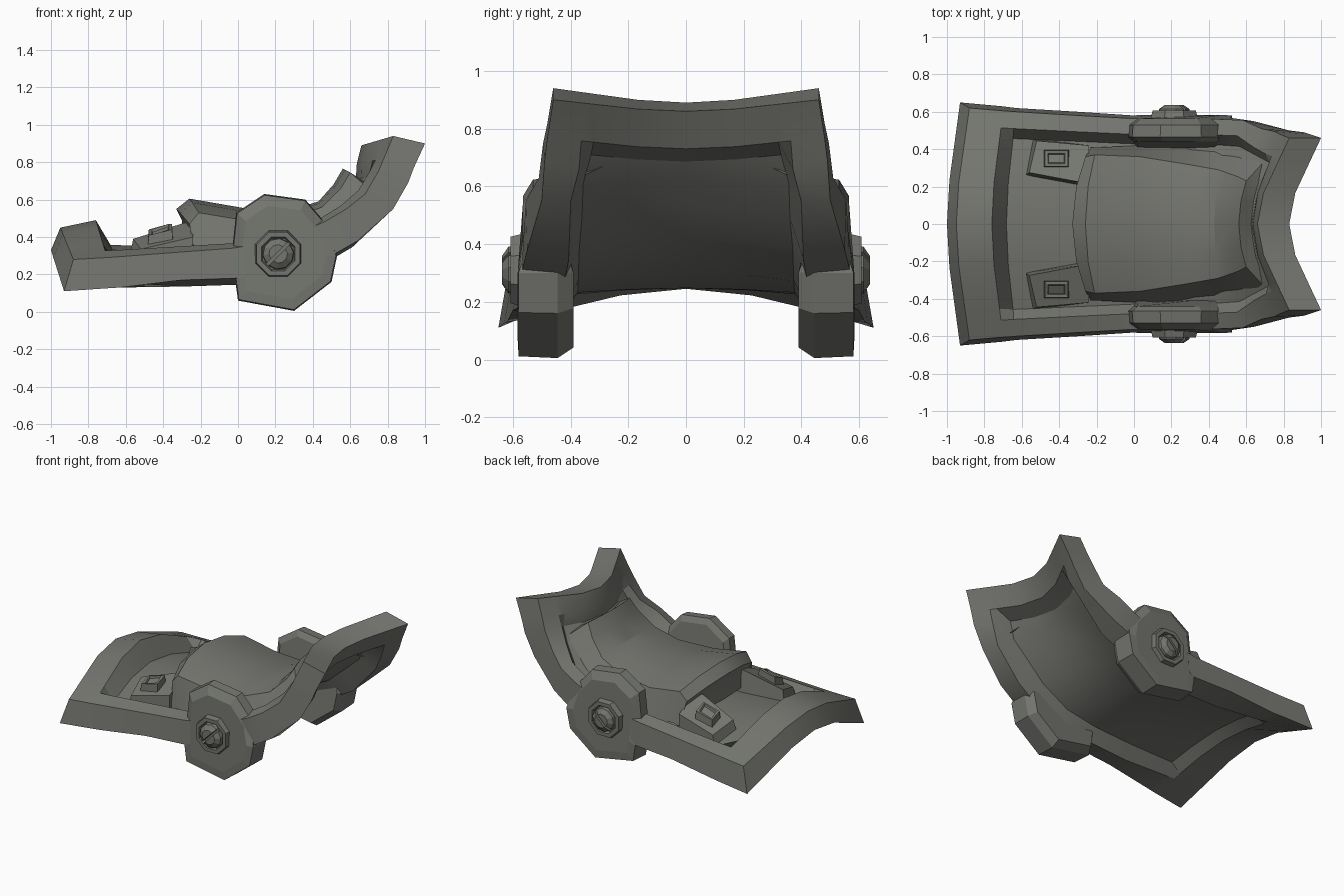
import bpy, bmesh, math

if "Cube" in bpy.data.objects:
    bpy.data.objects.remove(bpy.data.objects["Cube"])

metal = bpy.data.materials.new("dark_grey_metal")
metal.diffuse_color = (0.175, 0.18, 0.16, 1)
metal.use_nodes = True
metal.node_tree.nodes["Principled BSDF"].inputs["Base Color"].default_value = metal.diffuse_color


def finish(name, bm, mirror=False, smooth=None):
    bmesh.ops.recalc_face_normals(bm, faces=bm.faces)
    me = bpy.data.meshes.new(name)
    bm.to_mesh(me)
    bm.free()
    me.materials.append(metal)
    ob = bpy.data.objects.new(name, me)
    bpy.context.collection.objects.link(ob)
    if mirror:
        m = ob.modifiers.new("mirror", 'MIRROR')
        m.use_axis = (False, True, False)
        m.use_mirror_merge = False
    if smooth:
        bpy.ops.object.select_all(action='DESELECT')
        ob.select_set(True)
        bpy.context.view_layer.objects.active = ob
        bpy.ops.object.shade_smooth_by_angle(angle=math.radians(smooth))
    return ob


def loft(name, rings, closed=True, caps=True, **kw):
    bm = bmesh.new()
    vs = [[bm.verts.new(p) for p in r] for r in rings]
    n = len(rings[0])
    for a, b in zip(vs, vs[1:]):
        for j in range(n if closed else n - 1):
            k = (j + 1) % n
            bm.faces.new((a[j], a[k], b[k], b[j]))
    if caps:
        bm.faces.new(vs[0])
        bm.faces.new(vs[-1])
    return finish(name, bm, **kw)


def lerp(a, b, t):
    return [p + (q - p) * t for p, q in zip(a, b)]


# Arched shell with raised rim: lower edge, upper edge, lower centre, upper centre, underside recess (0 = rim)
rows = [
    ((-.93, .65, .11), (-.88, .62, .28), (-1, .33), (-.95, .45), 0),
    ((-.71, .63, .125), (-.70, .605, .29), (-.74, .245), (-.76, .49), 0),
    ((-.63, .62, .13), (-.63, .60, .295), (-.66, .21), (-.70, .48), .30),
    ((-.30, .60, .17), (-.30, .58, .32), (-.30, .17), (-.30, .48), .25),
    ((0, .58, .18), (-.03, .565, .34), (0, .17), (0, .48), .25),
    ((.28, .575, .20), (.22, .565, .38), (.22, .23), (.15, .50), .27),
    ((.50, .57, .30), (.46, .56, .48), (.42, .33), (.32, .56), .36),
    ((.64, .55, .38), (.58, .555, .55), (.55, .44), (.43, .65), .45),
    ((.83, .50, .55), (.68, .51, .63), (.67, .54), (.54, .71), .55),
    ((.91, .49, .69), (.75, .495, .75), (.72, .59), (.60, .75), .6),
    ((.94, .48, .77), (.78, .48, .82), (.76, .73), (.635, .79), 0),
    ((1, .46, .90), (.83, .46, .94), (.83, .86), (.66, .89), 0),
]
cols = [-1, -.85, -.75, -.36, 0, .36, .75, .85, 1]


def arch(v):
    v = abs(v)
    return (1 - v) * 1.266 if v > .36 else .81 + (.36 - v) * .528


def shell_ring(row):
    e, et, c, ct, depth = row

    def at(edge, mid, v):
        f = arch(v)
        return (edge[0] + (mid[0] - edge[0]) * f, edge[1] * v, edge[2] + (mid[1] - edge[2]) * f)

    top, low = [], []
    for v in cols:
        side = .4 < abs(v) < 1
        border = not depth or abs(v) > .8
        s = (.89 if e[0] > .85 else .94 if e[0] > .8 else 1) if side else 1
        u = (s if e[0] > .8 else .87) if side else 1
        top.append(lerp(at(e, c, v * s), at(et, ct, v * s), 1 if border else max(.55, depth + .15)))
        p = lerp(at(e, c, v * u), at(et, ct, v * u), 0 if border else depth)
        if depth and border and side and -.5 < e[0] < .8:
            p[2] = e[2] - .035        # rail underside slants down inward
        low.append(p)
    return top + low[::-1]


bm = bmesh.new()
vs = [[bm.verts.new(p) for p in shell_ring(r)] for r in rows]
n = len(vs[0])
for a, b in zip(vs, vs[1:]):
    for j in range(n):
        k = (j + 1) % n
        bm.faces.new((a[j], a[k], b[k], b[j]))
# Arched end walls as quad strips
for end in (vs[0], vs[-1]):
    for j in range(len(cols) - 1):
        bm.faces.new((end[j], end[j + 1], end[n - 2 - j], end[n - 1 - j]))
finish("rimmed_shell", bm, smooth=24)

# Raised centre hood: x, centre z, shoulder y/z, outer y/z, shoulder and outer x shift
hood = [
    (-.30, .36, .36, .34, .40, .26, .06, .06),
    (-.30, .49, .36, .43, .41, .30, .06, .08),
    (-.33, .55, .36, .47, .41, .31, .07, .10),
    (-.26, .605, .37, .53, .41, .32, .05, .08),
    (.03, .555, .36, .49, .42, .29, 0, 0),
    (.28, .545, .32, .50, .41, .34, 0, .02),
    (.43, .59, .29, .56, .40, .41, .02, .05),
    (.51, .68, .255, .66, .385, .52, .04, .10),
    (.56, .765, .23, .745, .36, .64, .04, .16),
    (.63, .70, .22, .70, .35, .64, .04, .10),
]
loft("centre_hood",
     [[(x + do, -wo, zo), (x + dx, -w, zs), (x + dx * .3, -w * .55, zs + (zc - zs) * .72), (x, 0, zc),
       (x + dx * .3, w * .55, zs + (zc - zs) * .72), (x + dx, w, zs), (x + do, wo, zo)]
      for x, zc, w, zs, wo, zo, dx, do in hood], closed=False, caps=False, smooth=28)

# Faceted side hubs
outline = [(0, .06), (.30, .005), (.50, .16), (.53, .30), (.49, .45), (.36, .60),
           (.14, .63), (-.01, .53), (-.03, .34), (-.015, .17)]


def hub_ring(scale, y_low, y_high):
    return [(.24 + (x - .24) * scale, y_low if z < .32 else y_high, .31 + (z - .31) * scale)
            for x, z in outline]


loft("side_hub", [hub_ring(.88, .39, .44), hub_ring(1, .445, .465),
                  hub_ring(.98, .58, .53), hub_ring(.80, .583, .565)], mirror=True)


# Octagonal bolt collar with a recessed seat
def octagon(r, y):
    return [(.215 + r * math.cos(math.pi * (i + .5) / 4), y, .31 + r * math.sin(math.pi * (i + .5) / 4))
            for i in range(8)]


loft("bolt_collar", [octagon(.14, .55), octagon(.125, .608), octagon(.098, .608),
                     octagon(.09, .587)], mirror=True)


# Bolt head split in two by a diagonal slot
def half_head(r, y, side):
    pts = []
    for i in range(6):
        a = math.pi * i / 5
        u, w = r * math.cos(a), .008 + r * .95 * math.sin(a)
        w *= side
        c = math.sqrt(.5)
        pts.append((.215 + (u - w) * c, y, .31 + (u + w) * c))
    return pts


for side, label in ((1, "upper"), (-1, "lower")):
    loft(label + "_bolt_half", [half_head(.084, .575, side), half_head(.078, .615, side),
                                half_head(.045, .637, side)], mirror=True)

# Sloping latch plates that run up into the hood
loft("latch_plate",
     [[(-.58, .26, .30), (-.24, .20, .33), (-.24, .42, .30), (-.54, .455, .26)],
      [(-.56, .275, .39), (-.24, .215, .49), (-.24, .42, .40), (-.52, .445, .335)]], mirror=True)


# Latch blocks with a sunken top
def block_ring(inset, lift):
    return [(-.485 + inset, .30 + inset, .375 + lift), (-.345 - inset, .30 + inset, .405 + lift),
            (-.345 - inset, .40 - inset, .375 + lift), (-.485 + inset, .40 - inset, .345 + lift)]


loft("latch_block", [block_ring(0, -.03), block_ring(.008, .065), block_ring(.024, .065),
                     block_ring(.028, .05)], mirror=True)
